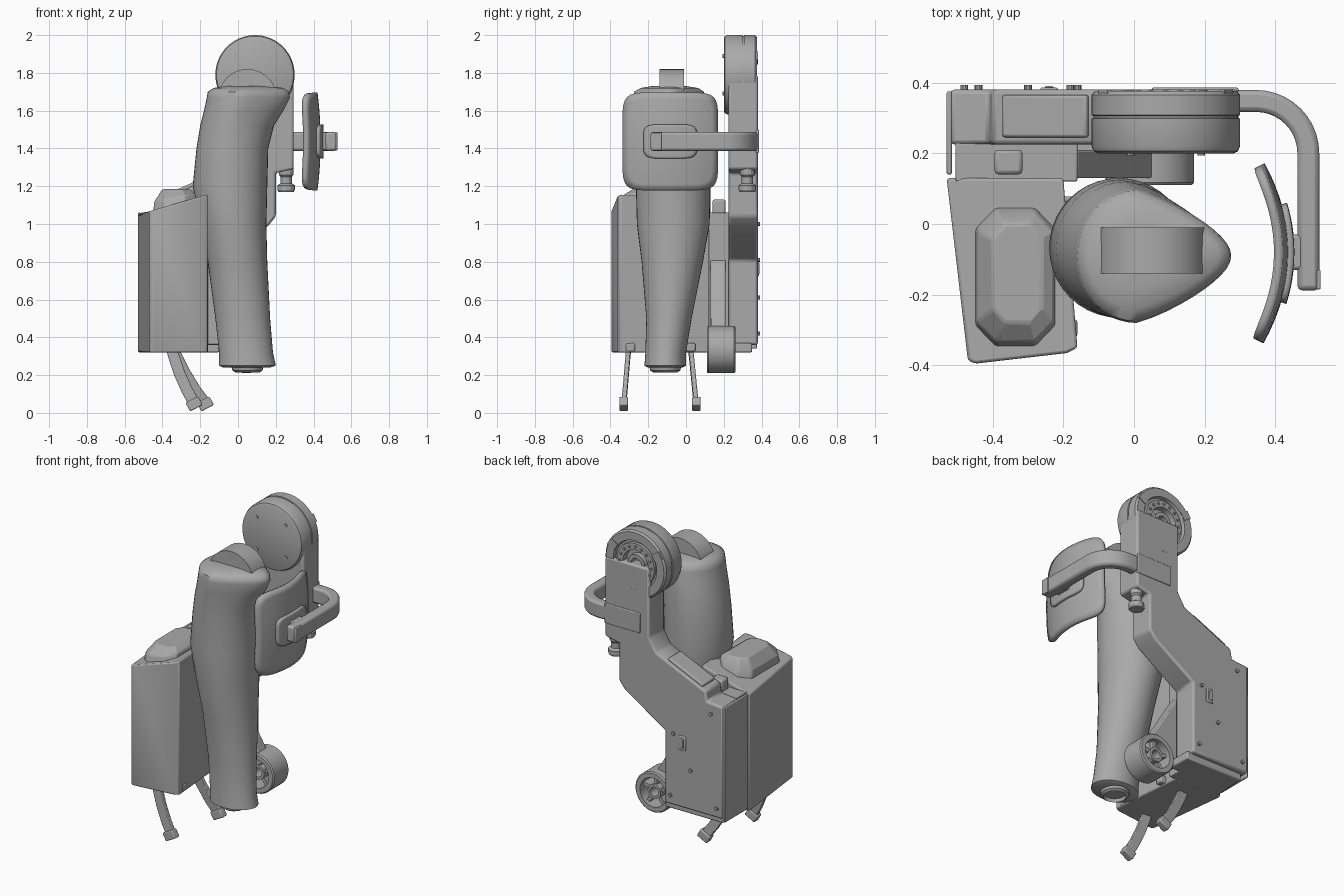
import bpy, bmesh, math
from mathutils import Vector, Matrix

if "Cube" in bpy.data.objects:
    bpy.data.objects.remove(bpy.data.objects["Cube"])

grey = bpy.data.materials.new("plain grey")
grey.use_nodes = True
grey.diffuse_color = (0.4, 0.4, 0.4, 1)
grey.node_tree.nodes["Principled BSDF"].inputs["Base Color"].default_value = (0.4, 0.4, 0.4, 1)


def finish(name, bm, bevel=0.0, segments=2, smooth=35):
    bmesh.ops.remove_doubles(bm, verts=bm.verts, dist=0.0001)
    bmesh.ops.recalc_face_normals(bm, faces=bm.faces)
    mesh = bpy.data.meshes.new(name)
    bm.to_mesh(mesh)
    bm.free()
    mesh.materials.append(grey)
    obj = bpy.data.objects.new(name, mesh)
    bpy.context.collection.objects.link(obj)
    if bevel:
        mod = obj.modifiers.new("Bevel", "BEVEL")
        mod.width, mod.segments, mod.limit_method = bevel, segments, "ANGLE"
        mod.angle_limit = math.radians(30)
    bpy.ops.object.select_all(action="DESELECT")
    obj.select_set(True)
    bpy.context.view_layer.objects.active = obj
    bpy.ops.object.shade_smooth_by_angle(angle=math.radians(smooth))
    return obj


def loft(name, rings, caps=True, **kw):
    """Skin a list of equally sized closed rings."""
    bm = bmesh.new()
    rows = [[bm.verts.new(p) for p in ring] for ring in rings]
    n = len(rows[0])
    for a, b in zip(rows, rows[1:]):
        for i in range(n):
            j = (i + 1) % n
            bm.faces.new((a[i], a[j], b[j], b[i]))
    if caps:
        bm.faces.new(rows[0])
        bm.faces.new(rows[-1])
    return finish(name, bm, **kw)


def slab(name, outline, y0, y1, **kw):
    """Extrude an x-z outline along y."""
    return loft(name, [[(x, y, z) for x, z in outline] for y in (y0, y1)], **kw)


def block(name, x, y, z, **kw):
    return slab(name, [(x[0], z[0]), (x[1], z[0]), (x[1], z[1]), (x[0], z[1])], *y, **kw)


def lathe(name, profile, centre, axis="Y", steps=48, **kw):
    """Turn (radius, distance) points around an axis."""
    bm = bmesh.new()
    verts = [bm.verts.new((r, 0, d)) for r, d in profile]
    edges = [bm.edges.new(pair) for pair in zip(verts, verts[1:])]
    bmesh.ops.spin(bm, geom=verts + edges, axis=(0, 0, 1), cent=(0, 0, 0),
                   angle=math.tau, steps=steps, use_duplicate=False)
    turn = Matrix.Rotation(math.radians(-90), 4, "X") if axis == "Y" else Matrix()
    bm.transform(Matrix.Translation(centre) @ turn)
    return finish(name, bm, **kw)


def stud(name, x, z, y0, y1, r, steps=10):
    return lathe(name, [(0, y0), (r, y0), (r, y1), (0, y1)], (x, 0, z), steps=steps)


def sweep(name, path, side, width, thick, **kw):
    """Sweep a rectangle along a path; side is its fixed width direction."""
    pts, side, rings = [Vector(p) for p in path], Vector(side).normalized(), []
    for i, p in enumerate(pts):
        t = (pts[min(i + 1, len(pts) - 1)] - pts[max(i - 1, 0)]).normalized()
        up = t.cross(side).normalized() * thick / 2
        s = side * width / 2
        rings.append([p + s + up, p - s + up, p - s - up, p + s - up])
    return loft(name, rings, **kw)


# Tapered sleeve: z, left x, right x, front y, back y, pinch of the right end
levels = [(0.24, -0.08, 0.17, -0.20, -0.02, 0), (0.25, -0.1, 0.2, -0.22, 0, 0),
          (0.32, -0.1, 0.185, -0.215, 0, 0), (0.5, -0.12, 0.17, -0.21, 0.03, 0),
          (0.8, -0.16, 0.155, -0.235, 0.09, 0), (1.0, -0.2, 0.15, -0.26, 0.125, 0),
          (1.2, -0.24, 0.155, -0.265, 0.13, 0), (1.4, -0.22, 0.16, -0.265, 0.125, 0.05),
          (1.52, -0.2, 0.19, -0.27, 0.12, 0.15), (1.6, -0.18, 0.24, -0.275, 0.11, 0.3),
          (1.67, -0.165, 0.275, -0.28, 0.1, 0.4), (1.7, -0.16, 0.27, -0.275, 0.095, 0.4),
          (1.72, -0.13, 0.24, -0.24, 0.065, 0.4), (1.73, -0.07, 0.16, -0.18, 0.0, 0.3)]
rings = []
for z, x0, x1, y0, y1, pinch in levels:
    cx = (x0 + x1) / 2 - pinch * 0.12
    ring = []
    for k in range(40):
        c, s = math.cos(k * math.tau / 40), math.sin(k * math.tau / 40)
        rx = x1 - cx if c > 0 else cx - x0
        ring.append((cx + rx * c, (y0 + y1) / 2 + (y1 - y0) / 2 * s * (1 - pinch * max(c, 0)), z))
    rings.append(ring)
loft("sleeve", rings, smooth=50)
lathe("sleeve_end_plug", [(0.085, 0.25), (0.08, 0.225), (0.065, 0.215), (0.06, 0.235), (0, 0.235)],
      (0.05, -0.11, 0), axis="Z", steps=24)
stud("top_tab", 0.05, 1.665, -0.14, -0.01, 0.155, steps=32)

# Side tank with a slanted top
foot = [(-0.53, 0.13), (-0.2, 0.13), (-0.16, -0.35), (-0.19, -0.365), (-0.45, -0.395), (-0.47, -0.385)]
loft("side_tank", [[(x, y, 0.32) for x, y in foot],
                   [(x, y, 1.05 + 0.29 * (x + 0.53)) for x, y in foot]], bevel=0.008)


def octagon(cx, cy, hx, hy, z, slope):
    return [(cx + a * hx, cy + b * hy, z + slope * a * hx) for a, b in
            [(1, -.7), (1, .7), (.5, 1), (-.5, 1), (-1, .7), (-1, -.7), (-.5, -1), (.5, -1)]]


loft("tank_cap", [octagon(-0.335, -0.15, 0.115, 0.2, 1.09, 0.3), octagon(-0.335, -0.15, 0.108, 0.185, 1.14, 0.2),
                  octagon(-0.33, -0.14, 0.07, 0.14, 1.185, 0)], bevel=0.008, smooth=25)

# Cranked back frame
slab("back_frame", [(-0.52, 0.36), (-0.12, 0.36), (-0.12, 0.81), (0.16, 0.99), (0.2, 1.04), (0.2, 1.27),
                    (0.295, 1.29), (0.295, 1.79), (-0.01, 1.79), (-0.01, 1.36), (-0.06, 1.28),
                    (-0.4, 1.13), (-0.41, 1.07), (-0.52, 1.06)], 0.225, 0.38, bevel=0.012)
block("frame_foot", (-0.5, -0.1), (0.2, 0.35), (0.32, 0.37), bevel=0.008)
block("tank_mount", (-0.505, -0.16), (0.12, 0.23), (0.32, 1.06), bevel=0.005)
block("side_panel", (-0.53, -0.515), (0.14, 0.375), (0.34, 1.06), bevel=0.005)
block("top_latch", (-0.395, -0.315), (0.14, 0.21), (1.04, 1.13), bevel=0.012)
sweep("frame_top_cover", [(-0.37, 0.305, 1.148), (-0.13, 0.305, 1.255)], (0, 1, 0), 0.12, 0.025, bevel=0.008)
for x, z in [(-0.18, 0.81), (-0.3, 0.61), (-0.48, 0.42), (-0.16, 0.42), (-0.44, 1.0)]:
    stud("frame_bolt", x, z, 0.37, 0.393, 0.011)
block("back_slot_frame", (-0.265, -0.215), (0.375, 0.386), (0.72, 0.81), bevel=0.012)
block("back_slot_plate", (-0.252, -0.228), (0.38, 0.39), (0.735, 0.795), bevel=0.004)

# Lower gusset and spoked roller
slab("gusset", [(-0.2, 0.36), (0.02, 0.36), (0.08, 0.4), (0.05, 0.46), (-0.16, 0.81), (-0.2, 0.81)],
     0.13, 0.21, bevel=0.006)
hub = (0.045, 0, 0.335)
lathe("roller_rim", [(0.09, 0.11), (0.118, 0.11), (0.125, 0.118), (0.125, 0.255), (0.118, 0.262),
                     (0.09, 0.262), (0.09, 0.11)], hub)
lathe("roller_hub", [(0.028, 0.13), (0.045, 0.13), (0.045, 0.25), (0.028, 0.25), (0.028, 0.13)], hub, steps=24)
for k in range(5):
    a = k * math.tau / 5 + 0.3
    d = Vector((math.cos(a), 0, math.sin(a)))
    mid = Vector((hub[0], 0.19, hub[2]))
    sweep("roller_spoke", [mid + d * 0.04, mid + d * 0.1], (0, 1, 0), 0.09, 0.022)

# Upper joint drum with recessed rings on the back
joint = (0.09, 0, 1.79)
lathe("joint_drum", [(0, 0.2), (0.192, 0.2), (0.204, 0.206), (0.21, 0.22), (0.21, 0.298), (0.205, 0.3),
                     (0.205, 0.306), (0.21, 0.308), (0.21, 0.365), (0.2, 0.376), (0.15, 0.376),
                     (0.145, 0.355), (0.132, 0.355), (0.13, 0.37), (0.088, 0.37), (0.085, 0.335),
                     (0.06, 0.335), (0.058, 0.362), (0.035, 0.362), (0.033, 0.32), (0, 0.32)], joint, steps=64)
for k in range(16):
    a = k * math.tau / 16
    stud("joint_bolt", joint[0] + 0.109 * math.cos(a), joint[2] + 0.109 * math.sin(a), 0.36, 0.377, 0.008, 8)
for sx in (-1, 1):
    for sz in (-1, 1):
        stud("cover_screw", joint[0] + sx * 0.1, joint[2] + sz * 0.1, 0.194, 0.21, 0.011, 8)
for a in (30, 150, 270):
    d = Vector((math.cos(math.radians(a)), 0, math.sin(math.radians(a))))
    c = Vector((joint[0], 0.375, joint[2]))
    sweep("joint_clip", [c + d * 0.15, c + d * 0.205], (0, 1, 0), 0.012, 0.05)

# Side arm bending round to the pad
path = [(0.08, 0.348, 1.437), (0.32, 0.348, 1.437)]
path += [(0.345 + 0.148 * math.sin(a), 0.2 + 0.148 * math.cos(a), 1.437)
         for a in [math.radians(9 * k) for k in range(11)]]
path += [(0.493, -0.188, 1.437)]
sweep("side_arm", path, (0, 0, 1), 0.1, 0.062, bevel=0.014)
block("arm_socket", (0.05, 0.295), (0.37, 0.386), (1.375, 1.5), bevel=0.005)
block("arm_tip_clip", (0.515, 0.528), (-0.185, -0.13), (1.39, 1.485), bevel=0.004)
block("pad_boss", (0.42, 0.48), (-0.13, -0.03), (1.39, 1.485), bevel=0.01)

# Curved pad, a rounded square bent around the sleeve


def bent_plate(name, cy, cz, hy, hz, offset, thick, power):
    bm = bmesh.new()
    n, grid = 16, []
    for i in range(n + 1):
        row = []
        for j in range(n + 1):
            u, v = 2 * i / n - 1, 2 * j / n - 1
            big = max(abs(u), abs(v))
            norm = (abs(u) ** power + abs(v) ** power) ** (1 / power)
            k = big / norm if norm else 1
            y, z = cy + hy * u * k, cz + hz * v * k
            x = 0.425 - 1.1 * (y + 0.08) ** 2 - 0.25 * (z - 1.437) ** 2 + offset
            row.append(bm.verts.new((x, y, z)))
        grid.append(row)
    for i in range(n):
        for j in range(n):
            bm.faces.new((grid[i][j], grid[i + 1][j], grid[i + 1][j + 1], grid[i][j + 1]))
    bmesh.ops.recalc_face_normals(bm, faces=bm.faces)
    obj = finish(name, bm)
    mod = obj.modifiers.new("Thickness", "SOLIDIFY")
    mod.thickness, mod.offset = thick, 0
    return obj


bent_plate("pad", -0.083, 1.437, 0.248, 0.258, 0, 0.025, 7)
bent_plate("pad_mount", -0.083, 1.437, 0.14, 0.09, 0.018, 0.022, 5)

# Adjusting knob under the column
lathe("knob", [(0, 1.17), (0.04, 1.17), (0.046, 1.18), (0.046, 1.205), (0.03, 1.215), (0.03, 1.25),
               (0.038, 1.26), (0.038, 1.3), (0, 1.3)], (0.255, 0.325, 0), axis="Z", steps=12, smooth=25)

# Two hanging straps with end tabs
for y0, y1, shift in [(-0.3, -0.33, 0.0), (0.02, 0.055, 0.06)]:
    line = [(-0.36, 0.37), (-0.34, 0.3), (-0.31, 0.21), (-0.27, 0.12), (-0.225, 0.04)]
    pts = [(x + shift * k / 4, y0 + (y1 - y0) * k / 4, z) for k, (x, z) in enumerate(line)]
    sweep("strap", pts, (0.85, 0, 0.45), 0.06, 0.025, bevel=0.004)
    x, y, z = pts[-1]
    sweep("strap_tab", [(x - 0.02, y, z + 0.03), (x + 0.005, y, z - 0.015)], (0.85, 0, 0.45), 0.075, 0.045,
          bevel=0.006)
    block("strap_anchor", (-0.4, -0.16), (y0 - 0.02, y0 + 0.03), (0.325, 0.37), bevel=0.008)
